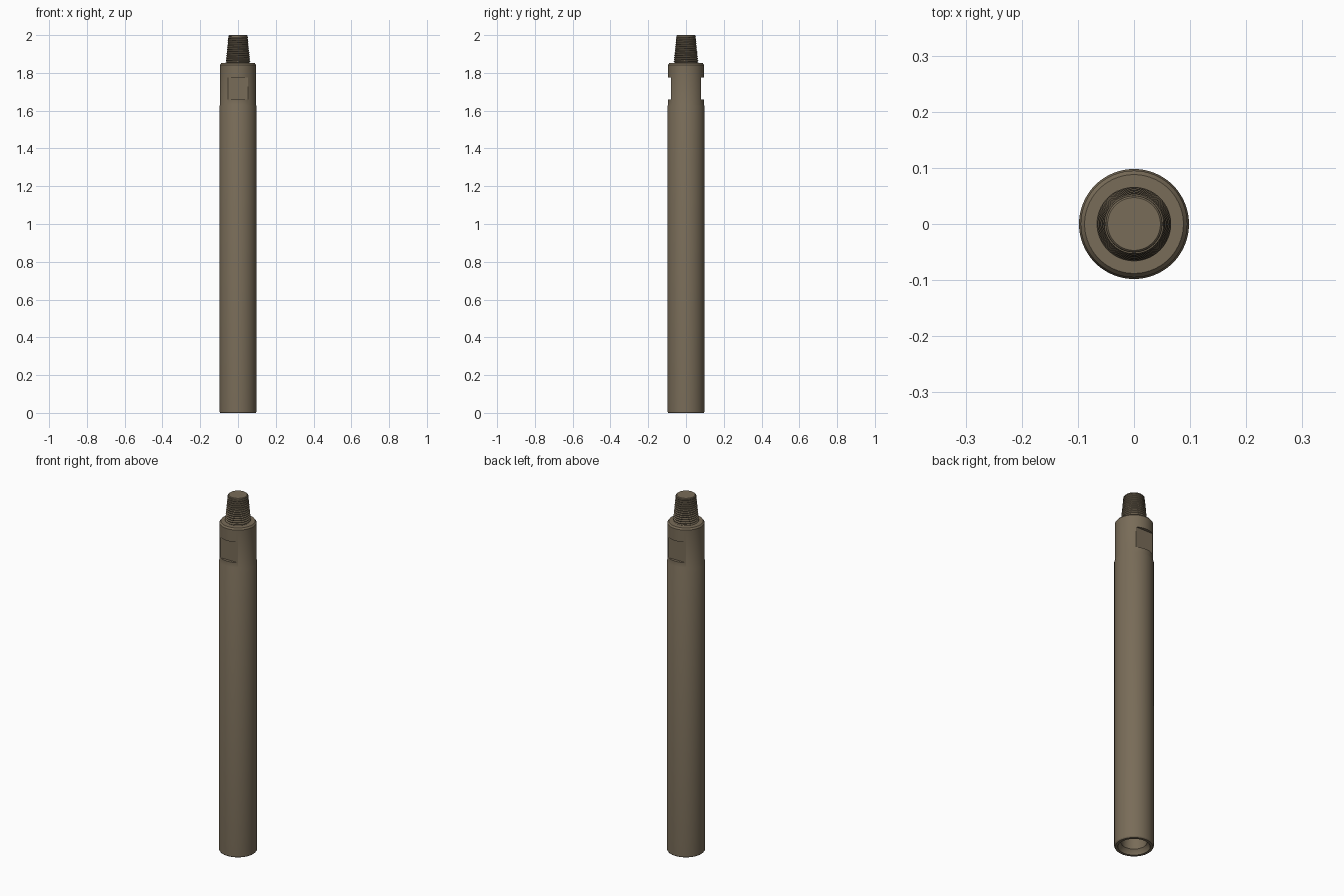
import bpy, bmesh, math

if "Cube" in bpy.data.objects:
    bpy.data.objects.remove(bpy.data.objects["Cube"])

SIDES = 80

steel = bpy.data.materials.new("brown steel")
steel.use_nodes = True
COLOUR = (0.19, 0.15, 0.098, 1)
steel.diffuse_color = COLOUR
steel.node_tree.nodes["Principled BSDF"].inputs["Base Color"].default_value = COLOUR


def make_object(name, bm):
    mesh = bpy.data.meshes.new(name)
    bm.to_mesh(mesh)
    bm.free()
    mesh.materials.append(steel)
    obj = bpy.data.objects.new(name, mesh)
    bpy.context.collection.objects.link(obj)
    return obj


def smooth(obj):
    bpy.ops.object.select_all(action='DESELECT')
    obj.select_set(True)
    bpy.context.view_layer.objects.active = obj
    bpy.ops.object.shade_smooth_by_angle(angle=math.radians(25))


def lathe(name, profile):
    """Turn a (radius, height) profile that starts and ends on the axis."""
    bm = bmesh.new()
    verts = [bm.verts.new((r, 0, z)) for r, z in profile]
    edges = [bm.edges.new(pair) for pair in zip(verts, verts[1:])]
    bmesh.ops.spin(bm, geom=verts + edges, cent=(0, 0, 0), axis=(0, 0, 1),
                   angle=math.tau, steps=SIDES)
    bmesh.ops.remove_doubles(bm, verts=bm.verts, dist=1e-5)
    bmesh.ops.recalc_face_normals(bm, faces=bm.faces)
    return make_object(name, bm)


# Rod body: tapered socket below, long barrel, slimmer shoulder above
body = lathe("rod_body", [
    (0, 0.2), (0.05, 0.18), (0.064, 0.025), (0.076, 0.012), (0.08, 0),
    (0.094, 0), (0.098, 0.006), (0.098, 1.625), (0.095, 1.632),
    (0.095, 1.843), (0.088, 1.852), (0, 1.852)])

# Wrench flats milled into the front and back of the shoulder
FLAT_Y, FLAT_LOW, FLAT_HIGH = 0.079, 1.66, 1.775
for side in (-1, 1):
    bm = bmesh.new()
    bmesh.ops.create_cube(bm, size=1)
    bmesh.ops.scale(bm, verts=bm.verts, vec=(0.3, 0.1, FLAT_HIGH - FLAT_LOW))
    bmesh.ops.translate(bm, verts=bm.verts,
                        vec=(0, side * (FLAT_Y + 0.05), (FLAT_LOW + FLAT_HIGH) / 2))
    cutter = make_object("flat_cutter", bm)
    cutter.hide_render = True
    cut = body.modifiers.new("flat", 'BOOLEAN')
    cut.operation, cut.solver, cut.object = 'DIFFERENCE', 'EXACT', cutter
    bpy.context.view_layer.objects.active = body
    bpy.ops.object.modifier_apply(modifier=cut.name)
    bpy.data.objects.remove(cutter)
smooth(body)

# Tapered pin core with a chamfered flat tip
LOW, HIGH, DEPTH, PITCH = 1.856, 1.993, 0.005, 0.0115


def crest(z):
    return 0.066 - 0.013 * (z - LOW) / (HIGH - LOW)


core = lathe("pin_core", [
    (0, 1.84), (crest(LOW) - DEPTH, 1.84), (crest(LOW) - DEPTH, LOW),
    (crest(HIGH) - DEPTH / 2, HIGH), (0.05, 1.997), (0.047, 2), (0, 2)])
smooth(core)

# Helical thread: crests and roots alternate, each turn joins the next
rows = 2 * math.ceil((HIGH - LOW) / PITCH) + 5
bm = bmesh.new()
grid = []
for i in range(rows):
    ring = []
    for j in range(SIDES):
        z = LOW + PITCH * ((i - 3) / 2 + j / SIDES)
        z = min(max(z, LOW), HIGH)
        r = crest(z) - DEPTH * (i % 2)
        a = math.tau * j / SIDES
        ring.append(bm.verts.new((r * math.cos(a), r * math.sin(a), z)))
    grid.append(ring)
for i in range(rows - 1):
    for j in range(SIDES):
        shift = 2 if j == SIDES - 1 else 0
        if i + 1 + shift < rows:
            k = (j + 1) % SIDES
            bm.faces.new((grid[i][j], grid[i + shift][k],
                          grid[i + 1 + shift][k], grid[i + 1][j]))
bmesh.ops.remove_doubles(bm, verts=bm.verts, dist=1e-5)
smooth(make_object("pin_thread", bm))
